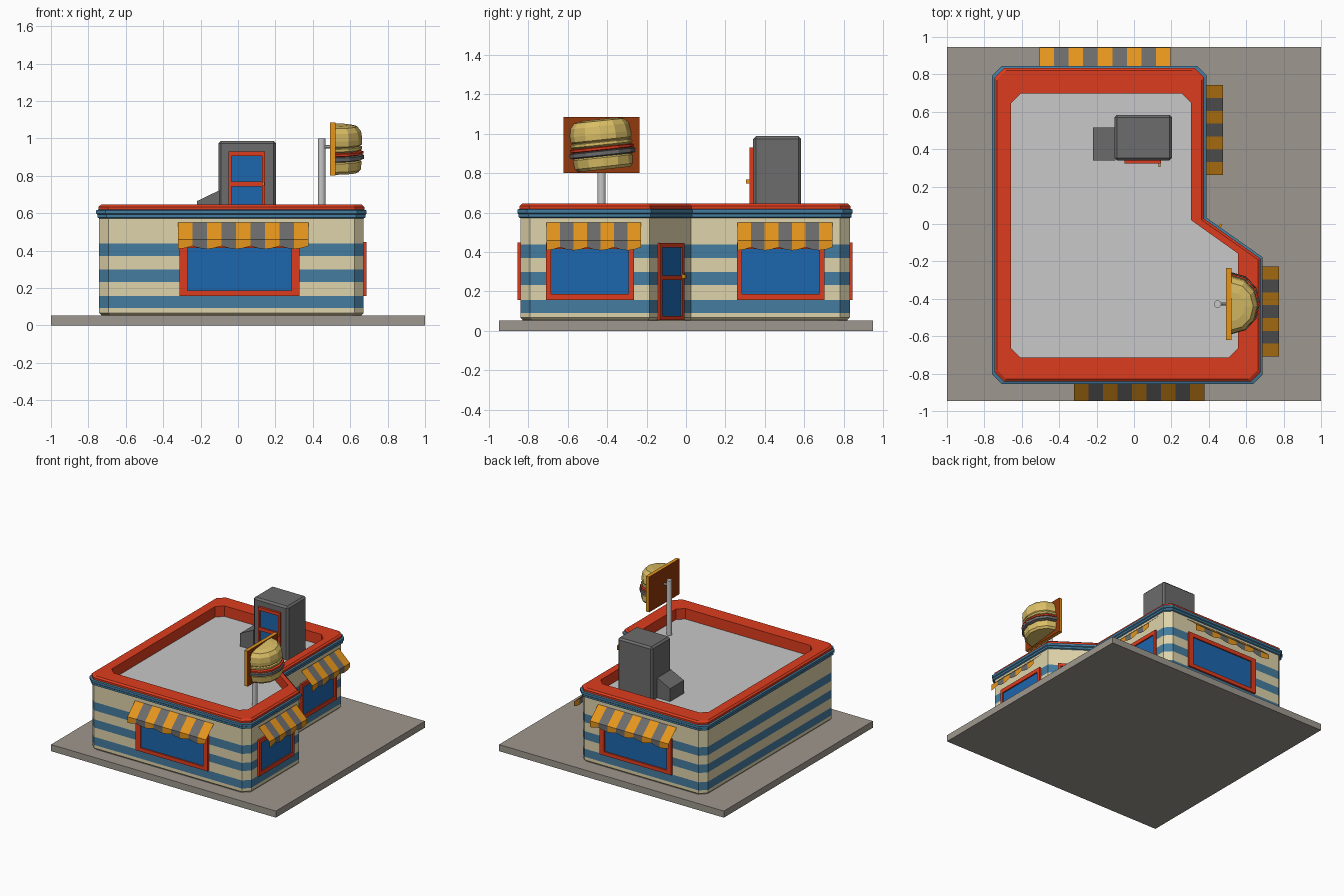
import bpy, bmesh, math
from mathutils import Matrix, Vector

if "Cube" in bpy.data.objects:
    bpy.data.objects.remove(bpy.data.objects["Cube"])


def material(name, hexa):
    m = bpy.data.materials.new(name)
    lin = []
    for i in (0, 2, 4):
        c = int(hexa[i:i + 2], 16) / 255
        lin.append(c / 12.92 if c <= 0.04045 else ((c + 0.055) / 1.055) ** 2.4)
    m.diffuse_color = (*lin, 1)
    m.use_nodes = True
    m.node_tree.nodes["Principled BSDF"].inputs["Base Color"].default_value = m.diffuse_color
    return m


PAVE, CREAM, BLUE, RED, GLASS, DARK, LIGHT, ORANGE, BUN, RUST = range(10)
MATS = [material(*a) for a in (
    ("pavement", "9E978E"), ("cream", "DED3AA"), ("stripe blue", "457DA0"),
    ("red", "DE3C1E"), ("glass blue", "1C66AE"), ("dark grey", "6C6C6C"),
    ("light grey", "C8C8C8"), ("orange", "E6961C"), ("bun tan", "DABE66"),
    ("rust", "92380C"))]


def finish(name, bm, matrix=None):
    me = bpy.data.meshes.new(name)
    bm.to_mesh(me)
    bm.free()
    for m in MATS:
        me.materials.append(m)
    ob = bpy.data.objects.new(name, me)
    if matrix is not None:
        ob.matrix_world = matrix
    bpy.context.collection.objects.link(ob)
    return ob


def box(bm, x0, x1, y0, y1, z0, z1, mat):
    mx = Matrix.Translation(((x0 + x1) / 2, (y0 + y1) / 2, (z0 + z1) / 2)) @ \
        Matrix.Diagonal((x1 - x0, y1 - y0, z1 - z0, 1))
    vs = bmesh.ops.create_cube(bm, size=1, matrix=mx)["verts"]
    for f in {f for v in vs for f in v.link_faces}:
        f.material_index = mat


def wall_frame(x, y, deg):
    # local -y points out of the wall
    return Matrix.Translation((x, y, 0)) @ Matrix.Rotation(math.radians(deg), 4, 'Z')


# pavement slab
bm = bmesh.new()
box(bm, -1, 1, -0.947, 0.947, 0, 0.053, PAVE)
finish("pavement_slab", bm)

# building shell: stacked outlines with stripes, cornice, parapet and roof
WALL = [(-0.743, -0.84), (0.672, -0.84), (0.672, -0.185), (0.372, 0.026), (0.372, 0.83), (-0.743, 0.83)]
INNER = [(-0.657, -0.714), (0.556, -0.714), (0.556, -0.158), (0.305, 0.021), (0.305, 0.697), (-0.657, 0.697)]


def outline(poly, d):
    pts = [Vector(p) for p in poly]
    n, res = len(pts), []
    off = []
    for i in range(n):
        e0 = (pts[i] - pts[i - 1]).normalized()
        e1 = (pts[(i + 1) % n] - pts[i]).normalized()
        n0, n1 = Vector((e0.y, -e0.x)), Vector((e1.y, -e1.x))
        off.append(pts[i] + (n0 + n1) * d / (1 + n0.dot(n1)))
    for i, p in enumerate(off):
        if i in (2, 3):
            res.append(p)
        else:  # chamfered square corners
            for q in (off[i - 1], off[(i + 1) % n]):
                res.append(p + (q - p).normalized() * 0.05)
    return res


LEVELS = [(-0.012, 0.003, CREAM), (-0.012, 0.055, CREAM), (0, 0.067, CREAM), (0, 0.092, BLUE),
          (0, 0.157, CREAM), (0, 0.232, BLUE), (0, 0.298, CREAM), (0, 0.37, BLUE), (0, 0.438, CREAM),
          (0, 0.572, BLUE), (0.009, 0.577, BLUE), (0.009, 0.592, BLUE), (0.015, 0.597, BLUE),
          (0.015, 0.615, BLUE), (0.003, 0.619, RED), (0.003, 0.634, RED), (-0.01, 0.645, RED)]
bm = bmesh.new()
rings = [([bm.verts.new((p.x, p.y, z)) for p in outline(WALL, d)], m) for d, z, m in LEVELS]
rings += [([bm.verts.new((p.x, p.y, z)) for p in outline(INNER, 0)], RED) for z in (0.645, 0.56)]
for (a, m), (b, _) in zip(rings, rings[1:]):
    for i in range(len(a)):
        j = (i + 1) % len(a)
        bm.faces.new((a[i], a[j], b[j], b[i])).material_index = m
bm.faces.new(rings[-1][0]).material_index = LIGHT
bm.faces.new(rings[0][0][::-1]).material_index = CREAM
finish("building_shell", bm)


# windows and doors: frame bars around recessed glass
def panel(name, matrix, w, bars, side, knob=None):
    bm = bmesh.new()
    z0, z1 = bars[0][0], bars[-1][1]
    for s in (-1, 1):
        xs = sorted((s * w / 2, s * (w / 2 - side)))
        box(bm, *xs, -0.015, 0.005, z0, z1, RED)
    for a, b in bars:
        box(bm, -w / 2 + side, w / 2 - side, -0.015, 0.005, a, b, RED)
    box(bm, -w / 2 + side, w / 2 - side, -0.005, 0.003, z0 + 0.005, z1 - 0.005, GLASS)
    if knob:
        x, z = knob
        box(bm, x - 0.006, x + 0.006, -0.033, -0.01, z - 0.01, z + 0.01, ORANGE)
    finish(name, bm, matrix)


# awnings: striped sloping sheet with a scalloped valance
def awning(name, matrix, w, n, reach):
    bm = bmesh.new()
    cols = []
    for i in range(2 * n + 1):
        x = -w / 2 + w * i / (2 * n)
        low = 0.424 if i % 4 == 2 else 0.408 if i % 4 == 0 else 0.413
        cols.append([bm.verts.new((x, y, z)) for y, z in
                     ((-0.008, 0.55), (-reach, 0.458), (-reach, low))])
    for i, (a, b) in enumerate(zip(cols, cols[1:])):
        for k in (0, 1):
            f = bm.faces.new((a[k + 1], b[k + 1], b[k], a[k]))
            f.material_index = DARK if (i // 2) % 2 else ORANGE
    finish(name, bm, matrix)


WIN = [(0.157, 0.187), (0.415, 0.447)]
panel("front_window", wall_frame(0.008, -0.84, 0), 0.64, WIN, 0.042)
panel("back_window", wall_frame(-0.14, 0.83, 180), 0.64, WIN, 0.042)
panel("right_front_window", wall_frame(0.672, -0.487, 90), 0.445, WIN, 0.026)
panel("right_back_window", wall_frame(0.372, 0.48, 90), 0.445, WIN, 0.026)
awning("front_awning", wall_frame(0.028, -0.84, 0), 0.70, 9, 0.105)
awning("back_awning", wall_frame(-0.155, 0.83, 180), 0.70, 9, 0.114)
awning("right_front_awning", wall_frame(0.672, -0.468, 90), 0.48, 7, 0.103)
awning("right_back_awning", wall_frame(0.372, 0.502, 90), 0.48, 7, 0.105)
diag = math.degrees(math.atan2(0.30, 0.211)) + 90
panel("entrance_door", wall_frame(0.524, -0.081, diag), 0.215,
      [(0.055, 0.075), (0.257, 0.28), (0.422, 0.445)], 0.02, (0.092, 0.275))

# rooftop stair hut with side duct
bm = bmesh.new()
box(bm, -0.105, 0.204, 0.34, 0.583, 0.53, 0.987, DARK)
bmesh.ops.bevel(bm, geom=bm.edges[:], offset=0.014, segments=1, affect='EDGES')
for f in bm.faces:
    f.material_index = DARK
finish("rooftop_hut", bm)
bm = bmesh.new()
box(bm, -0.22, -0.10, 0.34, 0.517, 0.55, 0.722, DARK)
for v in bm.verts:
    if v.co.x < -0.2 and v.co.z > 0.7:
        v.co.z = 0.664
finish("rooftop_duct", bm)
panel("rooftop_door", wall_frame(0.048, 0.338, 0), 0.195,
      [(0.56, 0.58), (0.742, 0.768), (0.905, 0.93)], 0.016, (0.088, 0.757))

# sign pole with bracket
bm = bmesh.new()
bmesh.ops.create_cone(bm, cap_ends=True, segments=12, radius1=0.02, radius2=0.02, depth=0.45,
                      matrix=Matrix.Translation((0.447, -0.428, 0.775)))
bmesh.ops.create_cone(bm, cap_ends=True, segments=8, radius1=0.009, radius2=0.009, depth=0.06,
                      matrix=Matrix.Translation((0.475, -0.428, 0.955)) @ Matrix.Rotation(math.pi / 2, 4, 'Y'))
for f in bm.faces:
    f.material_index = LIGHT
finish("sign_pole", bm)

# sign board: rust faces, orange rim
bm = bmesh.new()
box(bm, 0.492, 0.52, -0.62, -0.235, 0.80, 1.085, ORANGE)
bm.normal_update()
for f in bm.faces:
    if abs(f.normal.x) > 0.5:
        f.material_index = RUST
finish("sign_board", bm)

# half burger on the board: (radius factor, height, colour of band above)
PROFILE = [(0.84, -0.125, BUN), (0.93, -0.11, BUN), (0.96, -0.065, BUN), (0.90, -0.058, DARK),
           (1.05, -0.052, DARK), (1.05, -0.032, DARK), (0.92, -0.028, RED), (1.02, -0.024, RED),
           (1.02, -0.012, RED), (0.90, -0.008, BUN), (0.98, 0.0, BUN), (0.98, 0.014, BUN),
           (0.91, 0.018, BUN), (0.97, 0.026, BUN), (0.98, 0.055, BUN), (0.94, 0.095, BUN),
           (0.80, 0.122, BUN), (0.50, 0.13, BUN)]
SEG = 6
bm = bmesh.new()
rows = []
for r, z, m in PROFILE:
    angs = [math.pi * (i / SEG - 0.5) for i in range(SEG + 1)]
    rows.append(([bm.verts.new((0.147 * r * math.cos(a), 0.158 * r * math.sin(a), z)) for a in angs], m))
for (a, m), (b, _) in zip(rows, rows[1:]):
    for i in range(SEG):
        bm.faces.new((a[i], a[i + 1], b[i + 1], b[i])).material_index = m
bm.faces.new(rows[-1][0]).material_index = BUN
bm.faces.new(rows[0][0][::-1]).material_index = BUN
finish("sign_burger", bm, Matrix.Translation((0.52, -0.428, 0.943)) @ Matrix.Rotation(math.radians(6), 4, 'X'))
